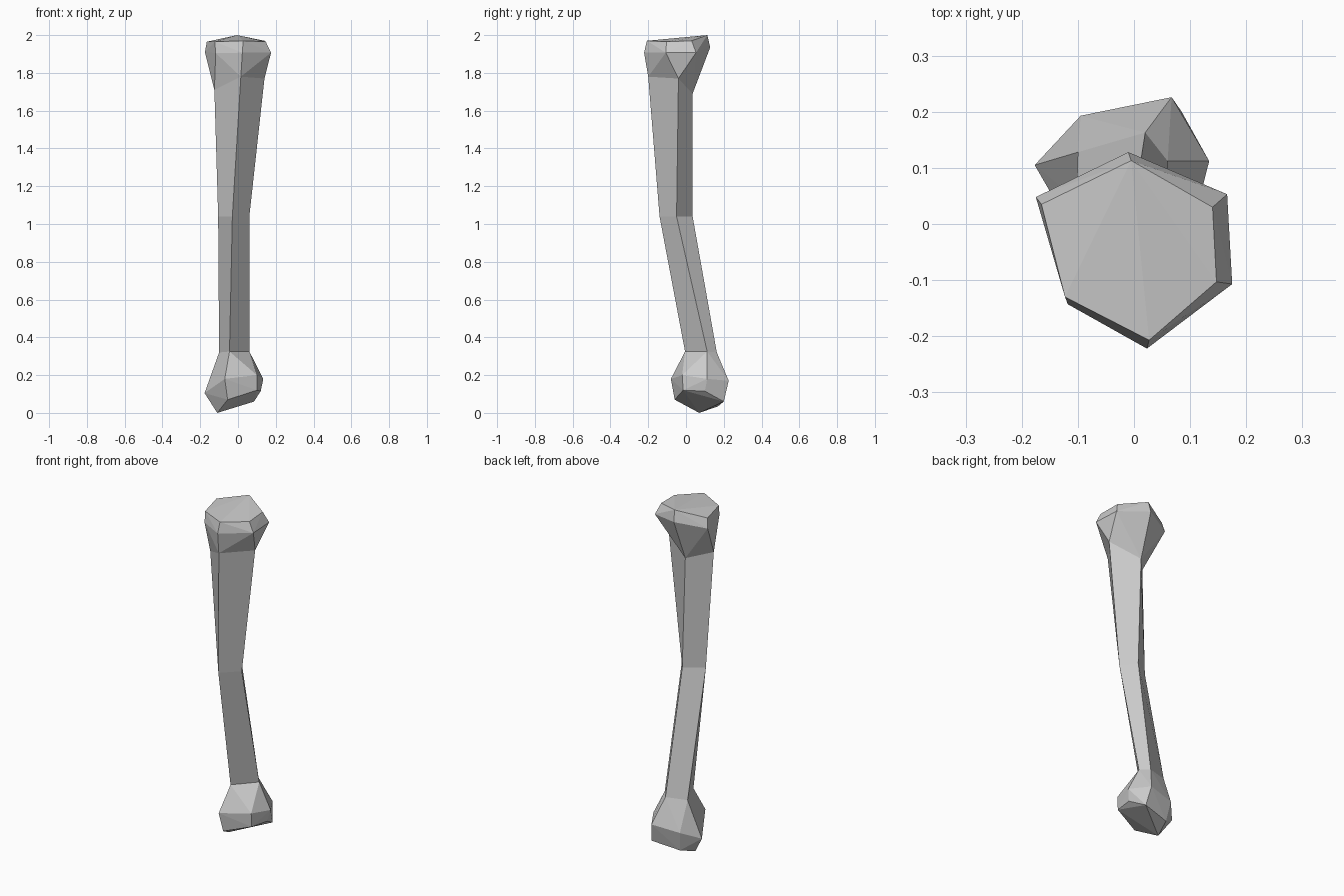
import bpy, bmesh

# shaft cross-sections, each front, right, back, left
upper = [(0.015, -0.2, 1.78), (0.14, -0.04, 1.77), (-0.02, 0.035, 1.69), (-0.125, -0.08, 1.71)]
middle = [(-0.03, -0.14, 1.04), (0.06, -0.05, 1.04), (0.0, 0.035, 1.04), (-0.105, -0.035, 1.04)]
lower = [(-0.045, -0.005, 0.325), (0.06, 0.112, 0.325), (0.02, 0.163, 0.32), (-0.1, 0.128, 0.32)]

# head: bevelled six-sided cap
head = [(-0.165, 0.035, 1.965), (-0.005, 0.113, 2.0), (0.14, 0.03, 1.97),
        (0.147, -0.103, 1.965), (0.027, -0.207, 1.97), (-0.123, -0.13, 1.965),
        (-0.175, 0.048, 1.91), (-0.01, 0.128, 1.935), (0.166, 0.053, 1.907),
        (0.175, -0.107, 1.907), (0.023, -0.222, 1.907), (-0.118, -0.143, 1.905)]

# foot knob: wide ring, then bottom ring
knob = [(-0.07, -0.08, 0.18), (0.1, -0.02, 0.2), (0.134, 0.112, 0.18),
        (0.067, 0.226, 0.17), (-0.095, 0.193, 0.15), (-0.177, 0.105, 0.105),
        (-0.055, -0.06, 0.07), (0.1, -0.015, 0.12), (0.12, 0.1, 0.115),
        (0.085, 0.2, 0.06), (-0.08, 0.17, 0.035), (-0.11, 0.07, 0.0)]

bm = bmesh.new()
rings = [[bm.verts.new(p) for p in r] for r in (upper, middle, lower)]


def bone_end(points, ring):
    """Wrap an end around its points and leave it open where the shaft joins."""
    verts = [bm.verts.new(p) for p in points] + ring
    bmesh.ops.convex_hull(bm, input=verts)
    inside = [f for f in bm.faces if all(v in ring for v in f.verts)]
    bmesh.ops.delete(bm, geom=inside, context='FACES')


bone_end(head, rings[0])
bone_end(knob, rings[2])

# four-sided shaft
for a, b in zip(rings, rings[1:]):
    for i in range(4):
        j = (i + 1) % 4
        bm.faces.new((a[i], b[i], b[j], a[j]))

bmesh.ops.recalc_face_normals(bm, faces=bm.faces)
mesh = bpy.data.meshes.new("bone")
bm.to_mesh(mesh)
bm.free()
bpy.context.collection.objects.link(bpy.data.objects.new("bone", mesh))
